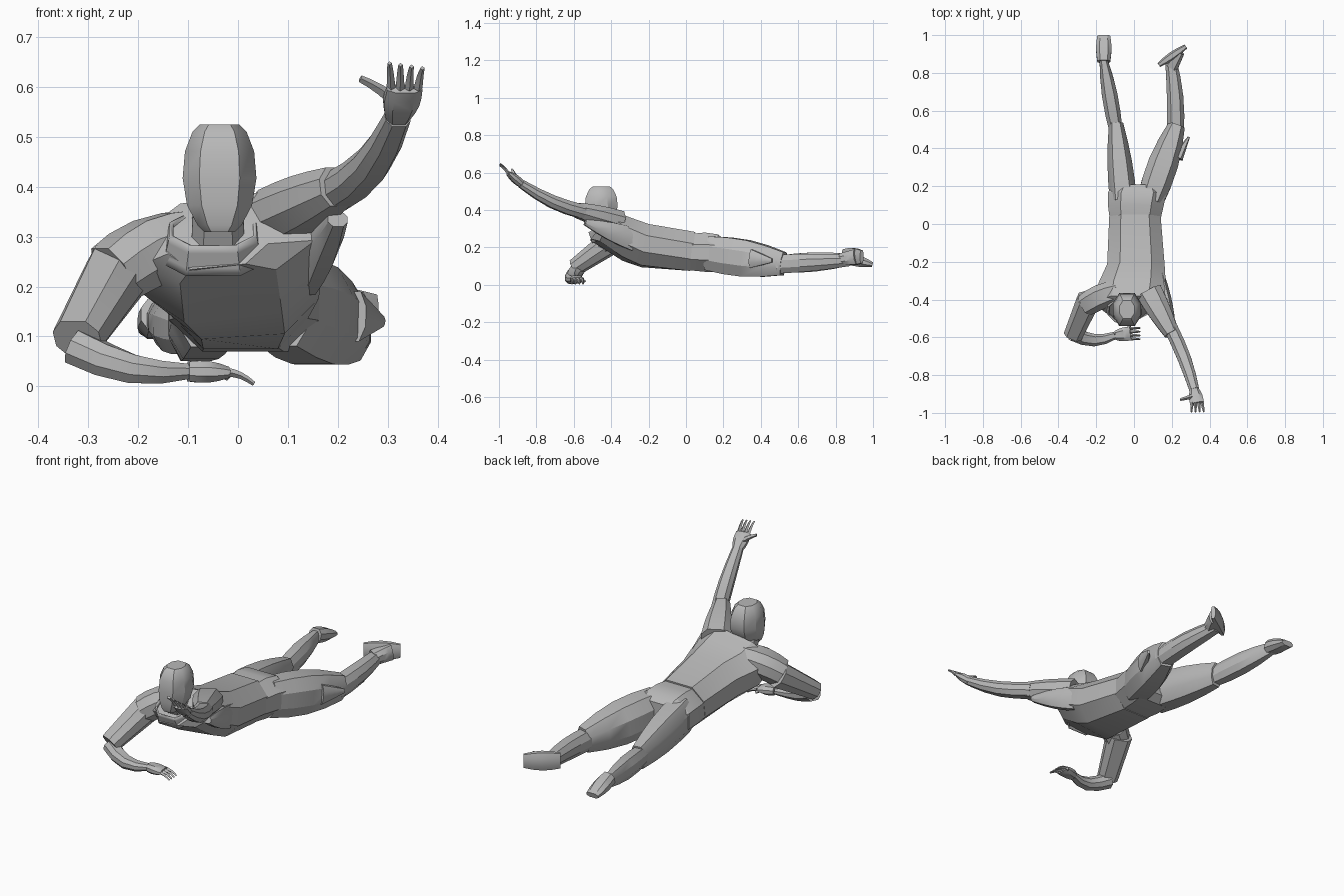
import bpy, bmesh
from math import sin, cos, pi, radians
from mathutils import Vector

cube = bpy.data.objects.get("Cube")
if cube:
    bpy.data.objects.remove(cube)

grey = bpy.data.materials.new("plain_grey")
grey.use_nodes = True
grey.diffuse_color = (.48, .48, .48, 1)
shader = grey.node_tree.nodes["Principled BSDF"]
shader.inputs["Base Color"].default_value = grey.diffuse_color

UP, BACK = Vector((0, 0, 1)), Vector((0, 1, 0))

# Cross-sections: a bevelled rectangle for the body, a diamond for fingers
QUADRANTS = [(1, 1), (-1, 1), (-1, -1), (1, -1)]
BEVELLED = []
for sx, sy in QUADRANTS:
    corner = [(sx, sy * .4), (sx * .55, sy)]
    BEVELLED += corner if sx == sy else corner[::-1]
DIAMOND = [(1, 0), (0, 1), (-1, 0), (0, -1)]


def loft(name, rings, section=BEVELLED, capped=True):
    """Skin a row of rings, each a centre, a side vector and an up vector."""
    bm = bmesh.new()
    rows = [[bm.verts.new(centre + side * a + up * b) for a, b in section]
            for centre, side, up in rings]
    for low, high in zip(rows, rows[1:]):
        for i in range(len(section)):
            bm.faces.new((low[i - 1], low[i], high[i], high[i - 1]))
    if capped:
        bm.faces.new(rows[0])
        bm.faces.new(rows[-1])
    bmesh.ops.recalc_face_normals(bm, faces=bm.faces)
    mesh = bpy.data.meshes.new(name)
    bm.to_mesh(mesh)
    bm.free()
    mesh.materials.append(grey)
    mesh.shade_smooth()
    mesh.set_sharp_from_angle(angle=radians(30))
    obj = bpy.data.objects.new(name, mesh)
    bpy.context.collection.objects.link(obj)
    return obj


def limb(name, start, end, start_size, end_size, bulge=0, bow=(0, 0, 0),
         up=UP, section=BEVELLED, capped=True):
    """Taper from start to end; bulge swells the middle and bow bends it."""
    start, end, bow = Vector(start), Vector(end), Vector(bow)
    start_size, end_size = Vector(start_size), Vector(end_size)
    steps = 4
    rings = []
    for i in range(steps + 1):
        t = i / steps
        arch = sin(pi * t)
        direction = (end - start + bow * pi * cos(pi * t)).normalized()
        side = direction.cross(up).normalized()
        width, height = start_size.lerp(end_size, t) + Vector((bulge, bulge)) * arch
        centre = start.lerp(end, t) + bow * arch
        rings.append((centre, side * width, side.cross(direction) * height))
    return loft(name, rings, section, capped)


def trunk(name, stations):
    """Stations: back point (y, z), belly point, centre x, half width, roll."""
    rings = []
    for back, belly, centre_x, half_width, roll in stations:
        top, bottom = Vector((centre_x, *back)), Vector((centre_x, *belly))
        middle = (top + bottom) / 2
        rings.append((middle, Vector((half_width, 0, roll)), top - middle))
    loft(name, rings)


def digit(name, root, tip, size):
    limb(name, root, tip, (size, size), (size / 2, size / 2),
         bow=(0, 0, .005), section=DIAMOND)


def hand(side, wrist, knuckles, tips, spread, tip_spread, thumb_tip):
    """A flat palm with four fanned fingers and a thumb."""
    wrist, knuckles, tips = Vector(wrist), Vector(knuckles), Vector(tips)
    limb(side + "_palm", wrist, knuckles, (.024, .02), (.036, .011), bulge=.006)
    for i in range(4):
        fan = (i - 1.5) / 1.5
        root = knuckles + Vector(spread) * fan
        tip = tips + Vector(tip_spread) * fan
        digit(f"{side}_finger_{i + 1}", root, tip, .009)
    digit(side + "_thumb", wrist.lerp(knuckles, .4), thumb_tip, .014)


# Trunk: jacket rolled towards the bent arm, overlapping the hips
trunk("jacket", [
    ((-.4, .36), (-.51, .24), -.04, .1, .01),
    ((-.38, .38), (-.46, .22), -.02, .175, .025),
    ((-.3, .35), (-.34, .14), -.01, .178, .02),
    ((-.2, .32), (-.24, .1), .01, .152, .01),
    ((.05, .283), (.02, .075), .005, .136, 0),
])
trunk("hips", [
    ((0, .27), (0, .08), .005, .13, 0),
    ((.1, .28), (.1, .07), .01, .148, 0),
    ((.17, .27), (.17, .07), .018, .155, 0),
    ((.21, .24), (.21, .1), .02, .12, 0),
])

# Head: rounded rings that narrow and slide forward towards the chin
head_rings = []
for i in range(7):
    height = -cos(pi * i / 6)
    radius = max(sin(pi * i / 6), .25) ** .45
    chin = max(-height, 0) ** 2
    centre = Vector((-.037, -.453 - chin * .04, .417 + height * .108))
    head_rings.append((centre, Vector((.074 - chin * .018, 0, 0)) * radius,
                       BACK * radius * (.088 - chin * .02)))
loft("head", head_rings)

# Neck inside an open collar
limb("neck", (-.04, -.41, .27), (-.04, -.46, .36), (.055, .055), (.05, .05), up=BACK)
collar = limb("collar", (-.05, -.43, .26), (-.05, -.46, .315),
              (.1, .08), (.087, .07), up=BACK, capped=False)
shell = collar.modifiers.new("thickness", "SOLIDIFY")
shell.thickness = .008

# Raised left arm
left_wrist = (.32, -.88, .54)
limb("left_sleeve", (.08, -.36, .34), (.2, -.58, .4),
     (.07, .055), (.04, .04), bulge=.005)
limb("left_forearm", (.195, -.55, .39), left_wrist,
     (.037, .037), (.026, .022), bulge=.004, bow=(.01, 0, -.02))
limb("left_armpit_fold", (.14, -.27, .24), (.2, -.54, .335),
     (.02, .06), (.02, .015), bulge=.01)
hand("left", left_wrist, knuckles=(.334, -.95, .597), tips=(.337, -.995, .643),
     spread=(.027, 0, 0), tip_spread=(.033, 0, -.005), thumb_tip=(.245, -.93, .617))

# Bent right arm resting in front of the chest
right_wrist = (-.1, -.59, .03)
limb("right_shoulder", (-.08, -.355, .295), (-.25, -.425, .225),
     (.06, .06), (.06, .06), bulge=.006, bow=(-.01, .005, .01))
limb("right_sleeve", (-.24, -.4, .23), (-.322, -.59, .095),
     (.062, .062), (.05, .042))
limb("right_forearm", (-.325, -.58, .08), right_wrist,
     (.038, .035), (.02, .015), bulge=.004, bow=(0, -.03, -.02))
hand("right", right_wrist, knuckles=(-.02, -.58, .028), tips=(.032, -.58, .005),
     spread=(0, .027, 0), tip_spread=(0, .03, 0), thumb_tip=(-.02, -.54, .018))

# Legs: trousers to the knee, slimmer shins below
limb("right_thigh", (-.056, .12, .17), (-.095, .53, .11),
     (.072, .092), (.038, .06), bulge=.01)
limb("right_shin", (-.095, .49, .11), (-.163, .88, .135),
     (.035, .045), (.02, .03), bulge=.014)
limb("left_thigh", (.085, .12, .17), (.225, .52, .113),
     (.07, .09), (.045, .062), bulge=.022)
limb("left_shin", (.22, .48, .11), (.195, .87, .13),
     (.045, .05), (.03, .03), bulge=.006, bow=(.01, 0, 0))
limb("left_knee_fold", (.23, .35, .14), (.29, .46, .13),
     (.03, .05), (.006, .01))

# Feet: right one pointed with its sole up, left one turned out on its side
limb("right_foot", (-.16, .86, .145), (-.16, .997, .108),
     (.034, .034), (.034, .013), bulge=.007)
limb("left_foot", (.132, .842, .152), (.275, .94, .15),
     (.012, .038), (.012, .034), bulge=.01)
limb("left_instep", (.195, .83, .135), (.243, .91, .15),
     (.038, .032), (.025, .04))
